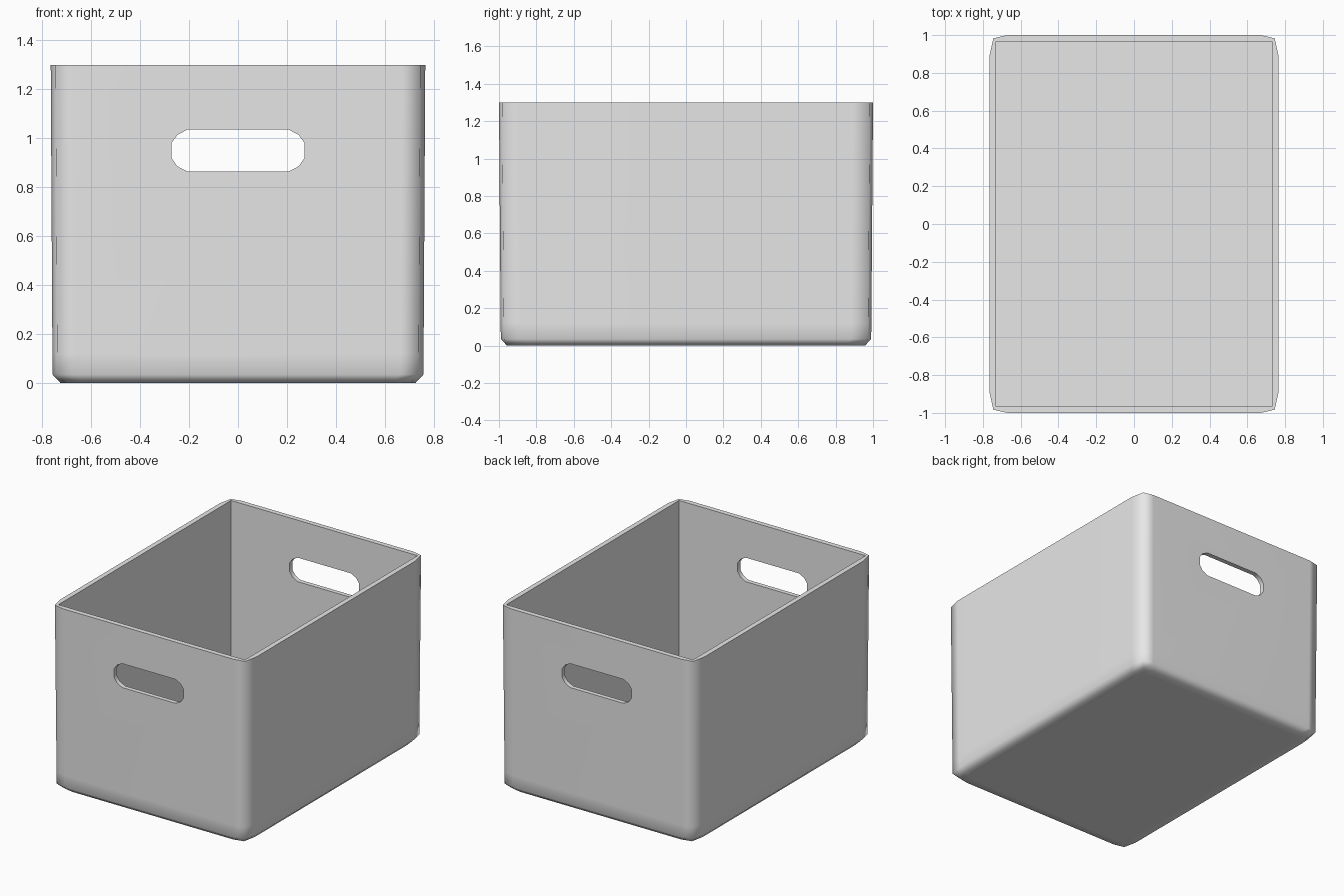
import bpy, bmesh, math

old = bpy.data.objects.get("Cube")
if old:
    bpy.data.objects.remove(old, do_unlink=True)

grey = bpy.data.materials.new("light_grey_plastic")
grey.use_nodes = True
grey.diffuse_color = (0.8, 0.8, 0.8, 1)
grey.node_tree.nodes["Principled BSDF"].inputs["Base Color"].default_value = (0.8, 0.8, 0.8, 1)


def loft(name, rings):
    """Skin a stack of closed rings and cap both ends."""
    bm = bmesh.new()
    loops = [[bm.verts.new(p) for p in ring] for ring in rings]
    n = len(loops[0])
    for a, b in zip(loops, loops[1:]):
        for i in range(n):
            j = (i + 1) % n
            bm.faces.new((a[i], a[j], b[j], b[i]))
    bm.faces.new(loops[0])
    bm.faces.new(loops[-1])
    bmesh.ops.recalc_face_normals(bm, faces=bm.faces)
    mesh = bpy.data.meshes.new(name)
    bm.to_mesh(mesh)
    bm.free()
    mesh.materials.append(grey)
    obj = bpy.data.objects.new(name, mesh)
    bpy.context.collection.objects.link(obj)
    return obj


def mirrored(quarter):
    """Complete a quarter outline around both axes, counter-clockwise."""
    half = quarter + [(-x, y) for x, y in reversed(quarter)]
    return half + [(-x, -y) for x, y in half]


corner = [(0.765, 0.89), (0.745, 0.983), (0.67, 1.0)]


def body_ring(z, scale, inset=0):
    return [(x * scale, y * scale, z)
            for x, y in mirrored([(x - inset, y - inset) for x, y in corner])]


# Softly cornered, slightly tapered outer body
crate = loft("storage_crate", [
    body_ring(0, 0.99, 0.09),
    body_ring(0, 0.99, 0.033),
    body_ring(0.035, 0.99),
    body_ring(0.12, 0.991),
    body_ring(1.3, 1.0),
])

# Square cavity, and one handle slot through both end walls
cavity = loft("cavity_cutter", [
    [(x, y, z) for x, y in mirrored([(0.73, 0.965)])] for z in (0.035, 1.6)])
slot = mirrored([(0.272, 0.03), (0.248, 0.064), (0.208, 0.085)])
handles = loft("handle_cutter", [
    [(x, y, z + 0.95) for x, z in slot] for y in (-1.3, 1.3)])

bpy.ops.object.select_all(action="DESELECT")
crate.select_set(True)
bpy.context.view_layer.objects.active = crate
for cutter in (cavity, handles):
    cutter.hide_render = True
    mod = crate.modifiers.new("cut", "BOOLEAN")
    mod.operation = "DIFFERENCE"
    mod.solver = "EXACT"
    mod.object = cutter
    bpy.ops.object.modifier_apply(modifier=mod.name)
    bpy.data.objects.remove(cutter, do_unlink=True)

# Rounded corners stay smooth; rim, cavity and slot edges stay crisp
bpy.ops.object.shade_smooth_by_angle(angle=math.radians(75))
weighted = crate.modifiers.new("flat_walls", "WEIGHTED_NORMAL")
weighted.keep_sharp = True
